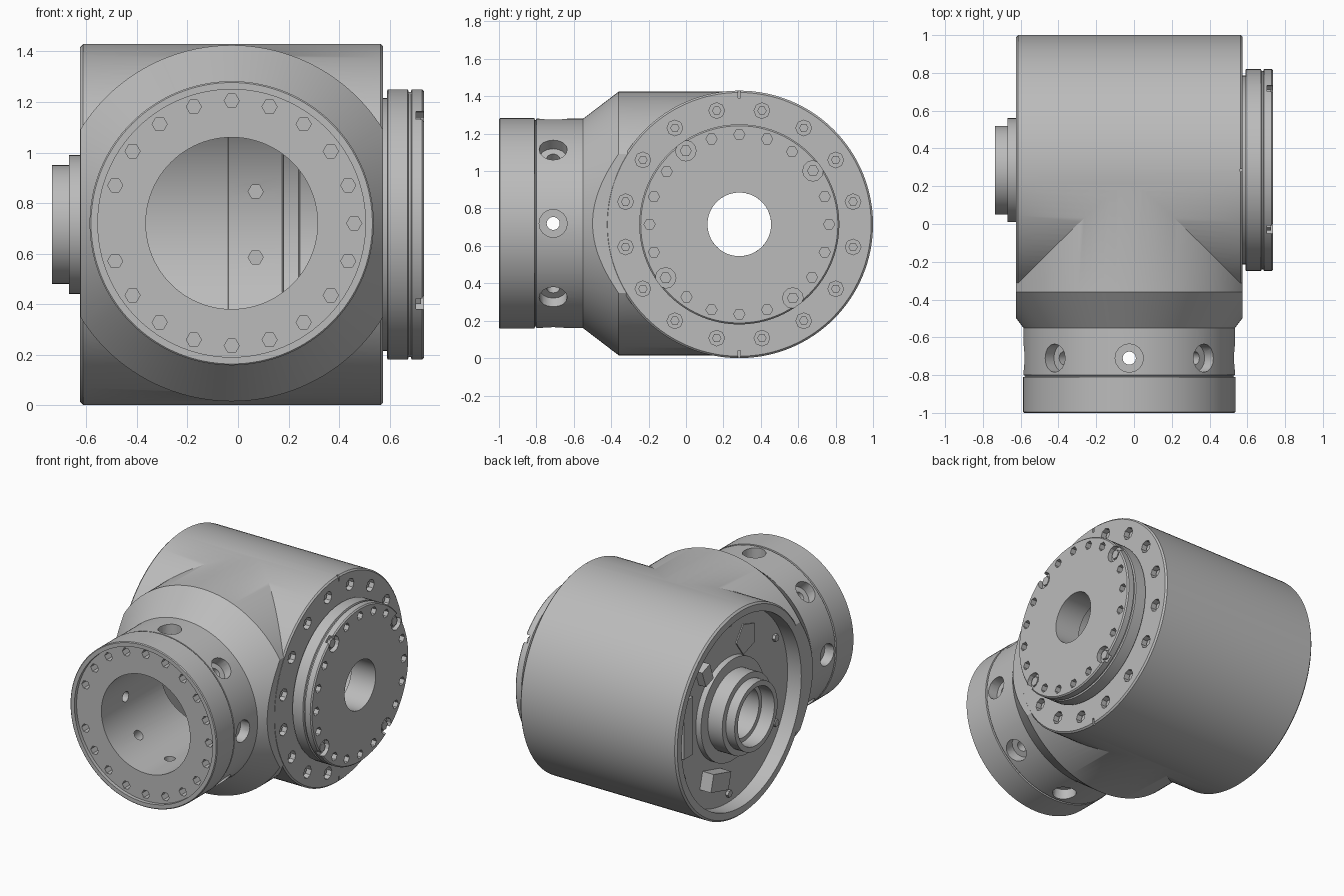
import bpy, bmesh, math
from mathutils import Matrix, Vector

if "Cube" in bpy.data.objects:
    bpy.data.objects.remove(bpy.data.objects["Cube"], do_unlink=True)

grey = bpy.data.materials.new("machined grey")
grey.use_nodes = True
grey.diffuse_color = (0.5, 0.5, 0.5, 1)
for node in grey.node_tree.nodes:
    if node.type == "BSDF_PRINCIPLED":
        node.inputs["Base Color"].default_value = grey.diffuse_color

X, Y = Vector((1, 0, 0)), Vector((0, 1, 0))
BARREL = Vector((0, 0.285, 0.715))    # a point on the barrel axis
NECK = Vector((-0.025, 0, 0.72))      # a point on the neck axis


def lathe(bm, profile, centre, direction, segs=96, ring=False):
    """Revolve (distance, radius) points about an axis, as a solid or a ring."""
    place = Matrix.Translation(centre) @ direction.to_track_quat("Z", "Y").to_matrix().to_4x4()
    loops = []
    for t, r in profile:
        angles = [math.tau * i / segs for i in range(segs)]
        loops.append([bm.verts.new(place @ Vector((r * math.cos(a), r * math.sin(a), t)))
                      for a in angles])
    pairs = list(zip(loops, loops[1:]))
    if ring:
        pairs.append((loops[-1], loops[0]))
    else:
        bm.faces.new(loops[0][::-1])
        bm.faces.new(loops[-1])
    for a, b in pairs:
        for i in range(segs):
            j = (i + 1) % segs
            bm.faces.new((a[i], a[j], b[j], b[i]))


def box(bm, centre, size, turn=0):
    bmesh.ops.create_cube(bm, size=1, matrix=Matrix.Translation(centre)
                          @ Matrix.Rotation(turn, 4, "X") @ Matrix.Diagonal((*size, 1)))


def finish(name, bm):
    bmesh.ops.recalc_face_normals(bm, faces=bm.faces)
    mesh = bpy.data.meshes.new(name)
    bm.to_mesh(mesh)
    bm.free()
    mesh.materials.append(grey)
    obj = bpy.data.objects.new(name, mesh)
    bpy.context.collection.objects.link(obj)
    return obj


def select(obj):
    bpy.ops.object.select_all(action="DESELECT")
    obj.select_set(True)
    bpy.context.view_layer.objects.active = obj


def boolean(target, bm, operation="DIFFERENCE"):
    tool = finish("cutter", bm)
    mod = target.modifiers.new("cut", "BOOLEAN")
    mod.operation, mod.solver, mod.object = operation, "EXACT", tool
    select(target)
    bpy.ops.object.modifier_apply(modifier=mod.name)
    bpy.data.objects.remove(tool, do_unlink=True)


def smooth(obj):
    select(obj)
    bpy.ops.object.shade_smooth_by_angle(angle=math.radians(28))


def around_x(radius, degrees, x=0):
    """A point on a circle about the barrel axis."""
    a = math.radians(degrees)
    return BARREL + Vector((x, radius * math.cos(a), radius * math.sin(a)))


def around_y(radius, degrees, y=0):
    """A point on a circle about the neck axis."""
    a = math.radians(degrees)
    return NECK + Vector((radius * math.cos(a), y, radius * math.sin(a)))


# Barrel
bm = bmesh.new()
lathe(bm, [(-0.625, 0.703), (-0.613, 0.715), (0.565, 0.715), (0.575, 0.705)], BARREL, X, 128)
housing = finish("housing", bm)

# Neck with its cone, trimmed flush with the barrel ends
bm = bmesh.new()
lathe(bm, [(-1, 0.557), (-0.995, 0.5625), (-0.81, 0.5625), (-0.808, 0.552), (-0.802, 0.552),
           (-0.8, 0.56), (-0.55, 0.56), (-0.36, 0.705), (0.285, 0.705)], NECK, Y, 128)
for x, side in ((-0.6235, -1), (0.5735, 1)):
    cut = bmesh.ops.bisect_plane(bm, geom=bm.verts[:] + bm.edges[:] + bm.faces[:],
                                 plane_co=(x, 0, 0), plane_no=(side, 0, 0), clear_outer=True)
    rim = [e for e in cut["geom_cut"] if isinstance(e, bmesh.types.BMEdge)]
    bmesh.ops.edgeloop_fill(bm, edges=rim)
boolean(housing, bm, "UNION")

# Hollow inside of the barrel
bm = bmesh.new()
lathe(bm, [(-0.44, 0.6), (-0.04, 0.6), (-0.038, 0.595), (0.175, 0.595), (0.18, 0.56),
           (0.24, 0.56), (0.245, 0.52), (0.5, 0.52)], BARREL, X)
boolean(housing, bm)

# Neck mouth and bore
bm = bmesh.new()
lathe(bm, [(-1.1, 0.53), (-0.975, 0.53), (-0.975, 0.34), (0.1, 0.34)], NECK, Y)
boolean(housing, bm)

# Open recess on the left end of the view axis, and the shaft passage
bm = bmesh.new()
lathe(bm, [(-0.8, 0.655), (-0.52, 0.655), (-0.52, 0.18), (-0.4, 0.18)], BARREL, X)
lathe(bm, [(0.45, 0.18), (0.7, 0.18)], BARREL, X)
boolean(housing, bm)

# Bolt holes, radial holes, edge notches and holes in the inner wall
bm = bmesh.new()
for i in range(16):
    lathe(bm, [(0.515, 0.042), (0.65, 0.042)], around_x(0.62, 11.25 + 22.5 * i), X, 8)
for i in range(20):
    if i != 10:
        lathe(bm, [(-1.05, 0.03), (-0.9, 0.03)], around_y(0.485, 18 * i), Y, 6)
for i in range(8):
    out = around_y(1, 45 * i) - NECK
    lathe(bm, [(0.3, 0.035), (0.49, 0.035), (0.49, 0.075), (0.65, 0.075)],
          NECK - 0.71 * Y, out, 16)
for degrees in (90, 270):
    box(bm, around_x(0.7, degrees, 0.575), (0.03, 0.015, 0.05))
for z in (-0.13, 0.13):
    lathe(bm, [(0.8, 0.03), (0.93, 0.03)], Vector((0.07, 0, 0.715 + z)), Y, 6)
boolean(housing, bm)
smooth(housing)

# Output flange with its bolt circle
bm = bmesh.new()
lathe(bm, [(0.55, 0.17), (0.55, 0.5), (0.59, 0.5), (0.59, 0.53), (0.594, 0.535), (0.672, 0.535),
           (0.676, 0.525), (0.684, 0.525), (0.688, 0.535), (0.729, 0.535), (0.737, 0.527),
           (0.737, 0.17)], BARREL, X, ring=True)
flange = finish("output_flange", bm)
bm = bmesh.new()
for i in range(20):
    if i % 5 == 2:
        lathe(bm, [(0.705, 0.055), (0.8, 0.055)], around_x(0.487, 18 * i), X, 12)
    else:
        lathe(bm, [(0.69, 0.03), (0.8, 0.03)], around_x(0.48, 18 * i), X, 6)
boolean(flange, bm)
smooth(flange)

# Screws in the flange and in the barrel face
bm = bmesh.new()
for i in range(4):
    lathe(bm, [(0.7, 0.032), (0.725, 0.032)], around_x(0.487, 36 + 90 * i), X, 6)
finish("flange_screws", bm)
bm = bmesh.new()
for i in range(16):
    lathe(bm, [(0.51, 0.025), (0.55, 0.025)], around_x(0.62, 11.25 + 22.5 * i), X, 6)
finish("barrel_screws", bm)

# Stepped hollow hub in the recess
bm = bmesh.new()
lathe(bm, [(-0.51, 0.17), (-0.51, 0.35), (-0.56, 0.35), (-0.56, 0.275), (-0.67, 0.275),
           (-0.67, 0.235), (-0.737, 0.235), (-0.737, 0.2), (-0.64, 0.2), (-0.64, 0.17)],
      BARREL, X, 64, ring=True)
smooth(finish("hub", bm))

# Connector blocks, cover plate and screws on the recess floor
bm = bmesh.new()
box(bm, around_x(0.46, 295, -0.555), (0.1, 0.2, 0.12), math.radians(15))
box(bm, around_x(0.46, 50, -0.54), (0.07, 0.09, 0.12), math.radians(-20))
finish("connector_blocks", bm)
bm = bmesh.new()
lathe(bm, [(-0.528, 0.11), (-0.515, 0.11)], around_x(0.46, 115), X, 5)
box(bm, around_x(0.46, 5, -0.525), (0.03, 0.1, 0.4))
finish("cover_plates", bm)
bm = bmesh.new()
for i in range(6):
    lathe(bm, [(-0.54, 0.025), (-0.51, 0.025)], around_x(0.59, 30 + 60 * i), X, 6)
finish("recess_screws", bm)
